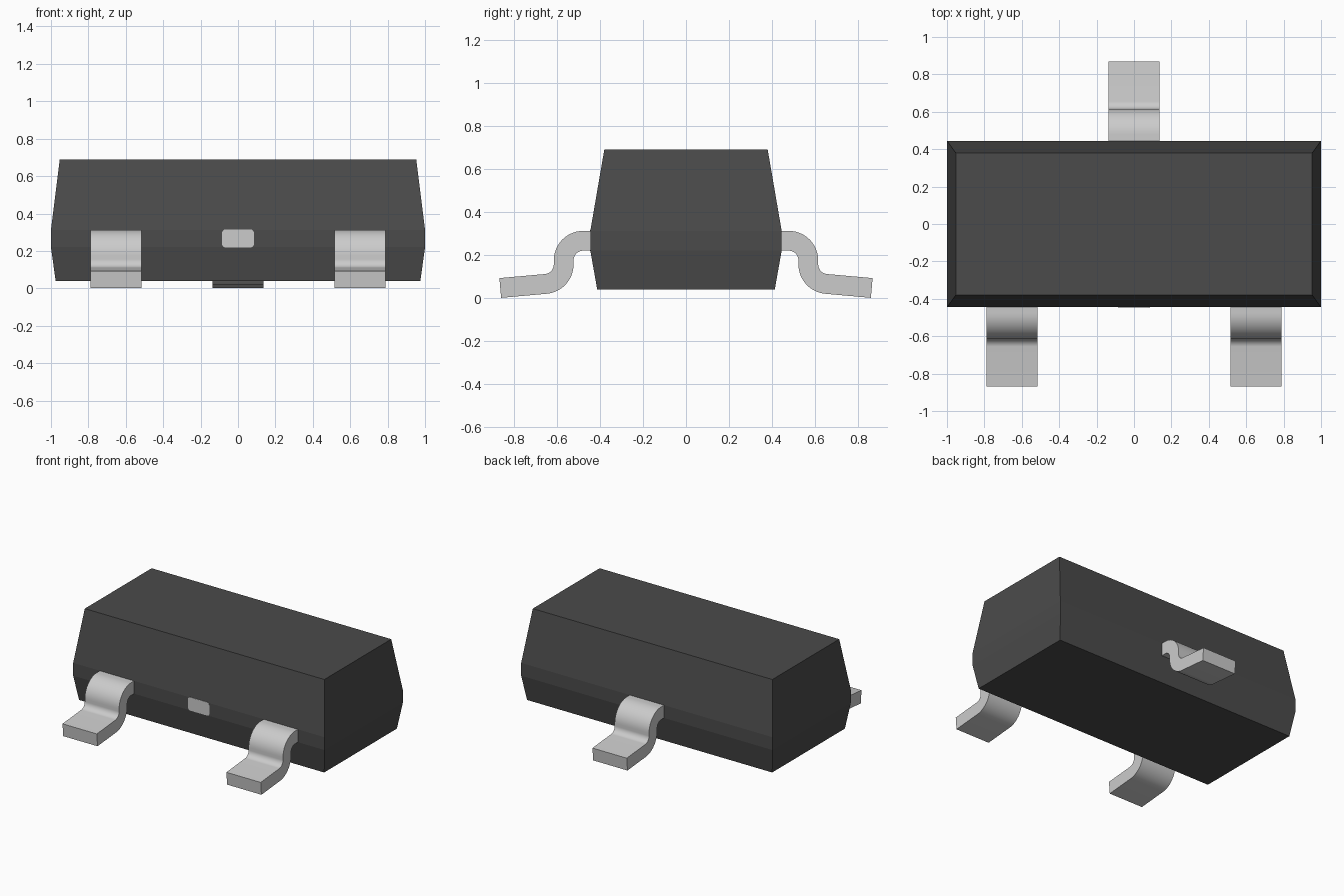
import bpy
import bmesh
import math

cube = bpy.data.objects.get("Cube")
if cube:
    bpy.data.objects.remove(cube, do_unlink=True)


def material(name, color):
    mat = bpy.data.materials.new(name)
    mat.use_nodes = True
    mat.diffuse_color = (*color, 1)
    bsdf = mat.node_tree.nodes["Principled BSDF"]
    bsdf.inputs["Base Color"].default_value = (*color, 1)
    bsdf.inputs["Roughness"].default_value = 0.6
    return mat


def finish(name, bm, mat):
    bmesh.ops.recalc_face_normals(bm, faces=bm.faces)
    mesh = bpy.data.meshes.new(name)
    bm.to_mesh(mesh)
    bm.free()
    mesh.materials.append(mat)
    obj = bpy.data.objects.new(name, mesh)
    bpy.context.collection.objects.link(obj)
    return obj


def extrude_outline(name, points, offset, mat):
    """Fill a closed outline and extrude it along offset."""
    bm = bmesh.new()
    face = bm.faces.new([bm.verts.new(p) for p in points])
    result = bmesh.ops.extrude_face_region(bm, geom=[face], use_keep_orig=True)
    moved = [g for g in result["geom"] if isinstance(g, bmesh.types.BMVert)]
    bmesh.ops.translate(bm, verts=moved, vec=offset)
    return finish(name, bm, mat)


def arc(cx, cy, r, start, end, steps):
    angles = [math.radians(start + (end - start) * i / steps) for i in range(steps + 1)]
    return [(cx + r * math.cos(a), cy + r * math.sin(a)) for a in angles]


black_plastic = material("black plastic", (0.07, 0.07, 0.07))
tinned_metal = material("tinned metal", (0.6, 0.6, 0.6))

# Body: stacked rectangles (z, half width, half depth), tapered both ways
sections = [(0.04, 0.975, 0.413), (0.22, 1.0, 0.445),
            (0.312, 1.0, 0.445), (0.69, 0.953, 0.38)]
bm = bmesh.new()
rings = [[bm.verts.new((sx * hx, sy * hy, z))
          for sx, sy in ((-1, -1), (1, -1), (1, 1), (-1, 1))]
         for z, hx, hy in sections]
for low, high in zip(rings, rings[1:]):
    for i in range(4):
        j = (i + 1) % 4
        bm.faces.new((low[i], low[j], high[j], high[i]))
bm.faces.new(rings[0])
bm.faces.new(rings[-1])
finish("body", bm, black_plastic)

# Leads: gull-wing strip, both edges offset from one centre line
HALF, BEND, WIDTH, TILT = 0.046, 0.091, 0.273, 5
foot = math.radians(TILT)


def strip_edge(side):
    """Edge of the strip in (distance from centre, height)."""
    pts = [(0.40, 0.266 + side * HALF)]
    pts += arc(0.478, 0.175, BEND + side * HALF, 90, 0, 14)
    pts += arc(0.66, 0.156, BEND - side * HALF, 180, 270 - TILT, 14)
    pts.append((0.864 + side * HALF * math.sin(foot),
                0.0465 + side * HALF * math.cos(foot)))
    return pts


outline = strip_edge(1) + strip_edge(-1)[::-1]
for name, x, direction in (("front_right_lead", -0.652, -1),
                           ("front_left_lead", 0.652, -1),
                           ("back_lead", 0.0, 1)):
    points = [(x - WIDTH / 2, direction * y, z) for y, z in outline]
    lead = extrude_outline(name, points, (WIDTH, 0, 0), tinned_metal)
    bpy.ops.object.select_all(action="DESELECT")
    lead.select_set(True)
    bpy.context.view_layer.objects.active = lead
    bpy.ops.object.shade_smooth_by_angle(angle=math.radians(30))

# Exposed metal tab, nearly flush with the front of the body
tab = []
for k, (sx, sz) in enumerate(((1, 1), (-1, 1), (-1, -1), (1, -1))):
    tab += arc(sx * 0.067, 0.267 + sz * 0.03, 0.018, 90 * k, 90 * k + 90, 5)
extrude_outline("front_tab", [(x, -0.447, z) for x, z in tab],
                (0, 0.008, 0), tinned_metal)
